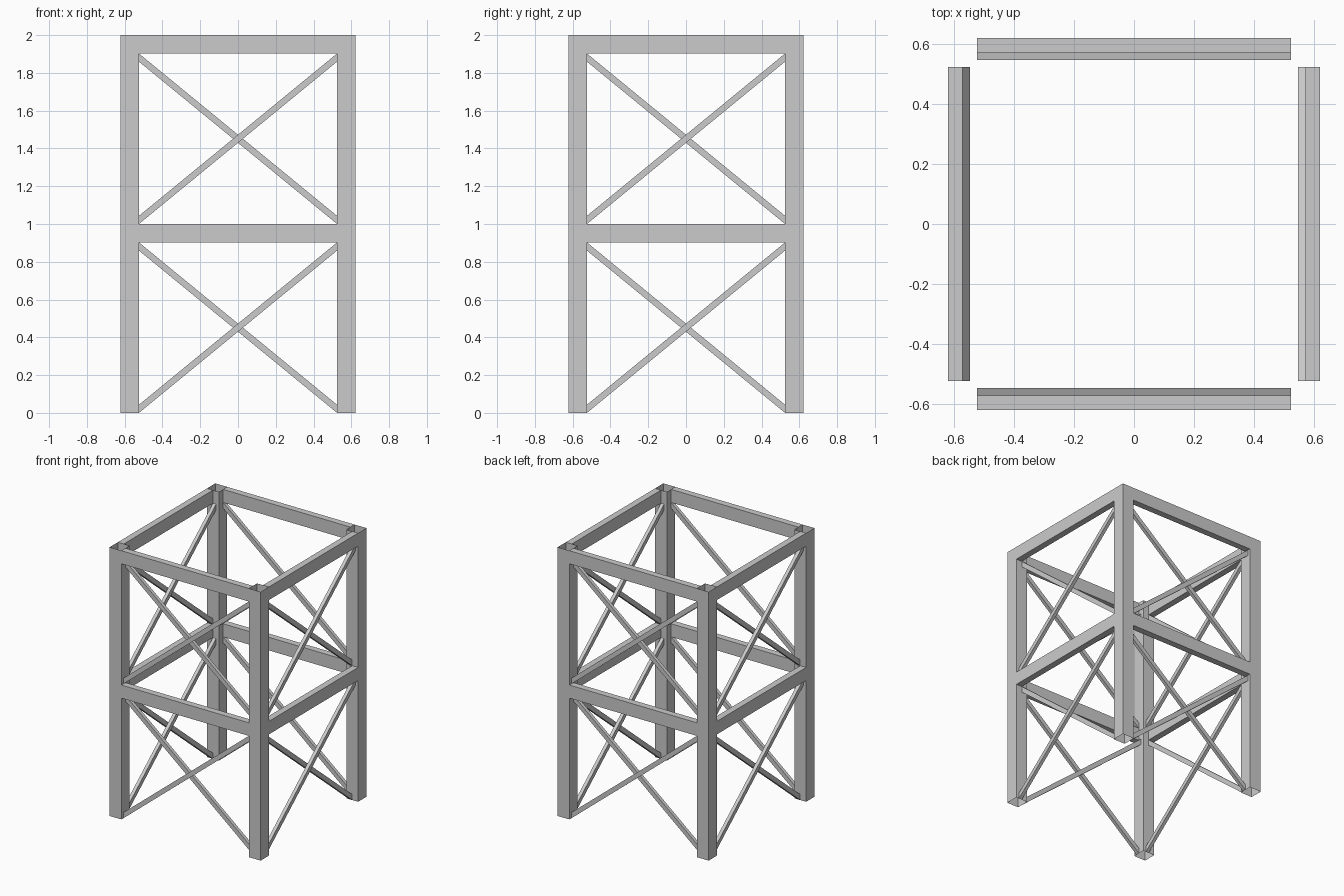
import bpy
from math import pi
from mathutils import Matrix

if "Cube" in bpy.data.objects:
    bpy.data.objects.remove(bpy.data.objects["Cube"])

OUT, INN = 0.622, 0.5245       # outer and inner faces of the posts
MID = (OUT + INN) / 2          # centre plane of each side
RAIL = 0.0975                  # rail height
BR_H, BR_T = 0.043, 0.0255     # brace height (vertical cut) and thickness


def make(name, verts, faces, turn):
    """Create one mesh part, turned in quarter turns about z."""
    me = bpy.data.meshes.new(name)
    me.from_pydata(verts, [], faces)
    me.transform(Matrix.Rotation(turn * pi / 2, 4, 'Z'))
    me.update()
    ob = bpy.data.objects.new(name, me)
    bpy.context.collection.objects.link(ob)


def bar(name, y0, y1, left, right, height, turn, x=INN):
    """Bar along x from bottom height left to right, open where it meets the posts."""
    v = [(px, y, z + dz)
         for px, z in ((-x, left), (x, right))
         for y, dz in ((y0, 0), (y1, 0), (y1, height), (y0, height))]
    f = [(i, i + 4, (i + 1) % 4 + 4, (i + 1) % 4) for i in range(4)]
    make(name, v, [tuple(reversed(q)) for q in f], turn)


def post(name, turn):
    """Square tube, open at the top and the bottom."""
    c = [(-OUT, -OUT), (-INN, -OUT), (-INN, -INN), (-OUT, -INN)]
    v = [(x, y, z) for z in (0, 2) for x, y in c]
    make(name, v, [(i, (i + 1) % 4, (i + 1) % 4 + 4, i + 4) for i in range(4)], turn)


for turn, side in enumerate(("front", "right", "back", "left")):
    # corner post
    post(side + "_post", turn)
    for level, bottom, top in (("lower", 0, 1), ("upper", 1, 2)):
        tag = side + "_" + level
        # horizontal rail, flush with the outside
        bar(tag + "_rail", -OUT, -MID, top - RAIL, top - RAIL, RAIL, turn)
        # crossed braces: rising one outside, falling one inside
        high = top - RAIL - BR_H
        bar(tag + "_outer_brace", -MID - BR_T, -MID, bottom, high, BR_H, turn)
        bar(tag + "_inner_brace", -MID, -MID + BR_T, high, bottom, BR_H, turn)
